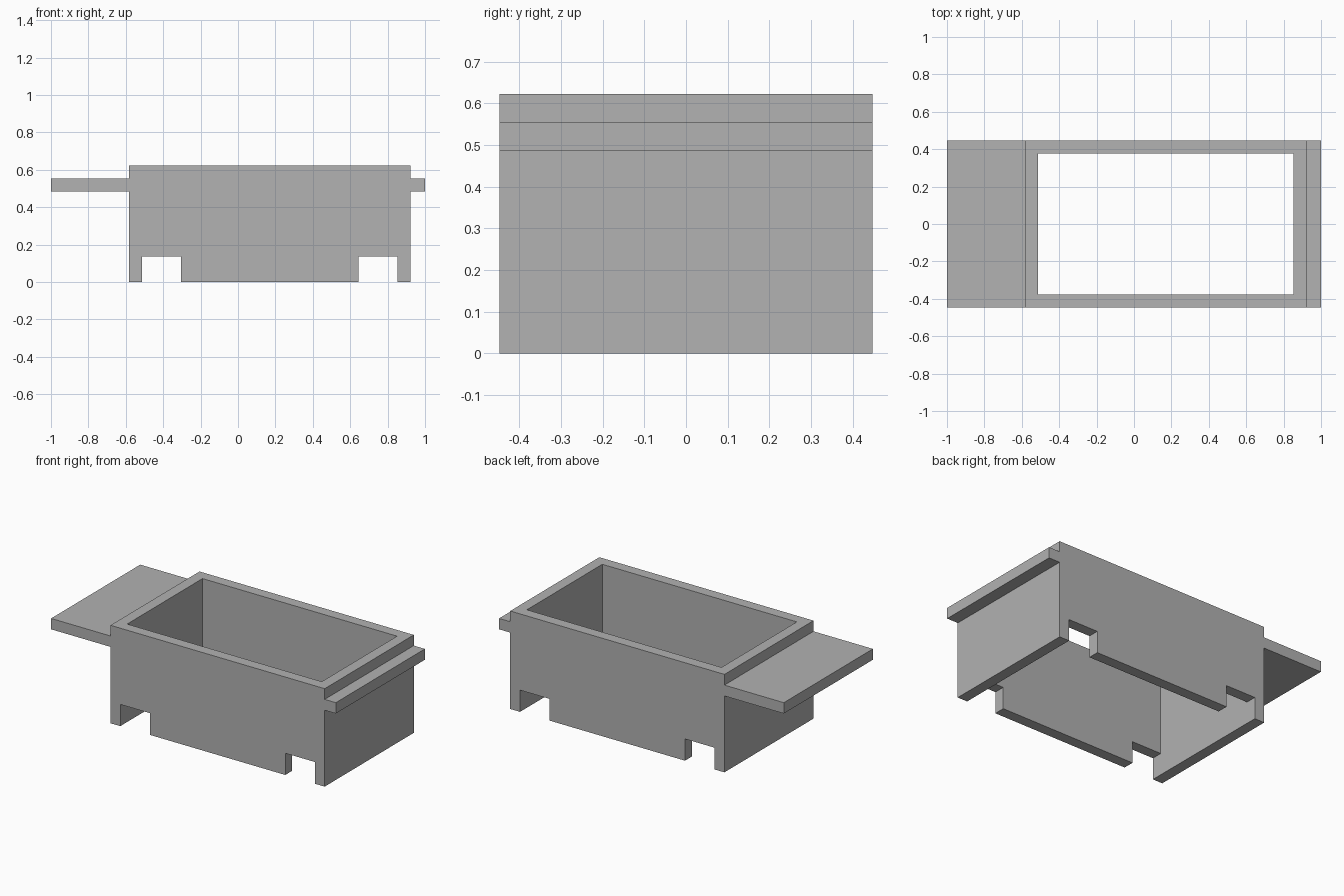
import bpy

if "Cube" in bpy.data.objects:
    bpy.data.objects.remove(bpy.data.objects["Cube"], do_unlink=True)

grey = bpy.data.materials.new("plain grey")
grey.use_nodes = True
grey.diffuse_color = (0.445, 0.445, 0.445, 1)
grey.node_tree.nodes["Principled BSDF"].inputs["Base Color"].default_value = grey.diffuse_color


def box(name, x, y, z):
    """Box spanning the given (low, high) ranges."""
    spans = (x, y, z)
    bpy.ops.mesh.primitive_cube_add(size=1)
    ob = bpy.context.object
    ob.name = name
    ob.location = [(a + b) / 2 for a, b in spans]
    ob.scale = [b - a for a, b in spans]
    bpy.ops.object.transform_apply(location=True, rotation=False, scale=True)
    ob.data.materials.append(grey)
    return ob


def cut(target, cutter):
    """Subtract the cutter from the target, then discard it."""
    cutter.hide_render = True
    mod = target.modifiers.new("cut", "BOOLEAN")
    mod.operation = "DIFFERENCE"
    mod.solver = "EXACT"
    mod.object = cutter
    bpy.context.view_layer.objects.active = target
    bpy.ops.object.modifier_apply(modifier=mod.name)
    bpy.data.objects.remove(cutter, do_unlink=True)


LEFT, RIGHT, HALF_DEPTH, WALL = -0.583, 0.922, 0.447, 0.069
HEIGHT, NOTCH_WIDTH, NOTCH_HEIGHT = 0.622, 0.208, 0.138
depth = (-HALF_DEPTH, HALF_DEPTH)
inner_left, inner_right = LEFT + WALL, RIGHT - WALL

# Open-ended rectangular body
body = box("body", (LEFT, RIGHT), depth, (0, HEIGHT))
cut(body, box("hollow", (inner_left, inner_right),
              (-HALF_DEPTH + WALL, HALF_DEPTH - WALL), (-1, 1)))

# Notches through the front and back walls, beside the end walls
for x in ((inner_left, inner_left + NOTCH_WIDTH),
          (inner_right - NOTCH_WIDTH, inner_right)):
    cut(body, box("notch", x, (-1, 1), (-1, NOTCH_HEIGHT)))

# Wide shelf on one end and a narrow lip on the other
shelf_height = (0.485, 0.554)
box("shelf", (-1, LEFT), depth, shelf_height)
box("lip", (RIGHT, 1), depth, shelf_height)
